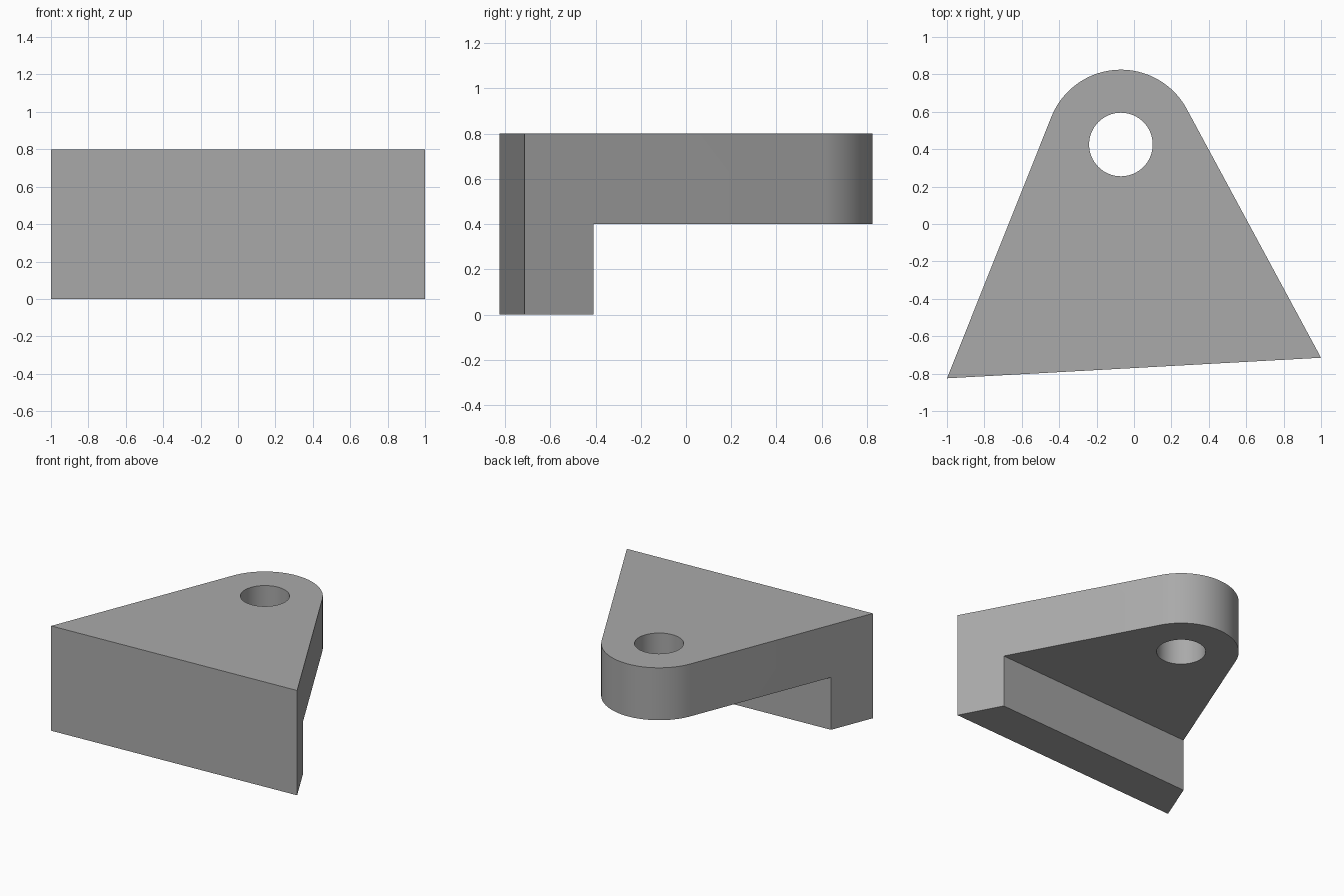
import bpy
import bmesh
from math import acos, atan2, cos, sin, pi
from mathutils import Vector

cube = bpy.data.objects.get("Cube")
if cube:
    bpy.data.objects.remove(cube, do_unlink=True)

HEIGHT, STEP = 0.8, 0.4
LEFT, RIGHT = Vector((-1, -0.825)), Vector((1, -0.715))
BOSS, BOSS_R, HOLE_R = Vector((-0.07, 0.425)), 0.4, 0.17


def prism(name, outline, z0, z1):
    """Extrude a counter-clockwise outline between two heights."""
    bm = bmesh.new()
    base = bm.faces.new([bm.verts.new((p[0], p[1], z0)) for p in outline])
    top = bmesh.ops.extrude_face_region(bm, geom=[base])["geom"]
    bmesh.ops.translate(bm, vec=(0, 0, z1 - z0),
                        verts=[v for v in top if isinstance(v, bmesh.types.BMVert)])
    bmesh.ops.recalc_face_normals(bm, faces=bm.faces)
    mesh = bpy.data.meshes.new(name)
    bm.to_mesh(mesh)
    bm.free()
    obj = bpy.data.objects.new(name, mesh)
    bpy.context.collection.objects.link(obj)
    return obj


def arc(centre, radius, start, end, steps):
    angles = [start + (end - start) * i / steps for i in range(steps + 1)]
    return [centre + radius * Vector((cos(a), sin(a))) for a in angles]


def tangent_angle(corner, side):
    """Angle on the boss where the straight side from a corner touches it."""
    d = corner - BOSS
    return atan2(d.y, d.x) + side * acos(BOSS_R / d.length)


def cut(obj, cutter):
    cutter.hide_render = True
    mod = obj.modifiers.new("cut", "BOOLEAN")
    mod.operation, mod.solver, mod.object = "DIFFERENCE", "EXACT", cutter
    bpy.context.view_layer.objects.active = obj
    bpy.ops.object.modifier_apply(modifier=mod.name)
    bpy.data.objects.remove(cutter, do_unlink=True)


# Body: two front corners and a rounded rear boss tangent to both sides
start = tangent_angle(RIGHT, 1)
end = tangent_angle(LEFT, -1) % (2 * pi)
body = prism("bracket_body", [LEFT, RIGHT] + arc(BOSS, BOSS_R, start, end, 48), 0, HEIGHT)

# Underside step, parallel to the front face
along = (RIGHT - LEFT).normalized()
back = Vector((-along.y, along.x))
origin = Vector((0.837, -0.41))
a, b = origin - along * 3, origin + along * 1
cut(body, prism("step_cutter", [a, b, b + back * 2, a + back * 2], -0.5, STEP))

# Round through hole
cut(body, prism("hole_cutter", arc(BOSS, HOLE_R, 0, 2 * pi, 64)[:-1], -0.5, HEIGHT + 0.5))

# Grey material
grey = bpy.data.materials.new("plain grey")
grey.use_nodes = True
colour = (0.4, 0.4, 0.4, 1)
grey.diffuse_color = colour
grey.node_tree.nodes["Principled BSDF"].inputs["Base Color"].default_value = colour
body.data.materials.clear()
body.data.materials.append(grey)

# Smooth curved walls, sharp edges elsewhere
bpy.ops.object.select_all(action="DESELECT")
body.select_set(True)
bpy.context.view_layer.objects.active = body
bpy.ops.object.shade_smooth_by_angle(angle=pi / 6)
